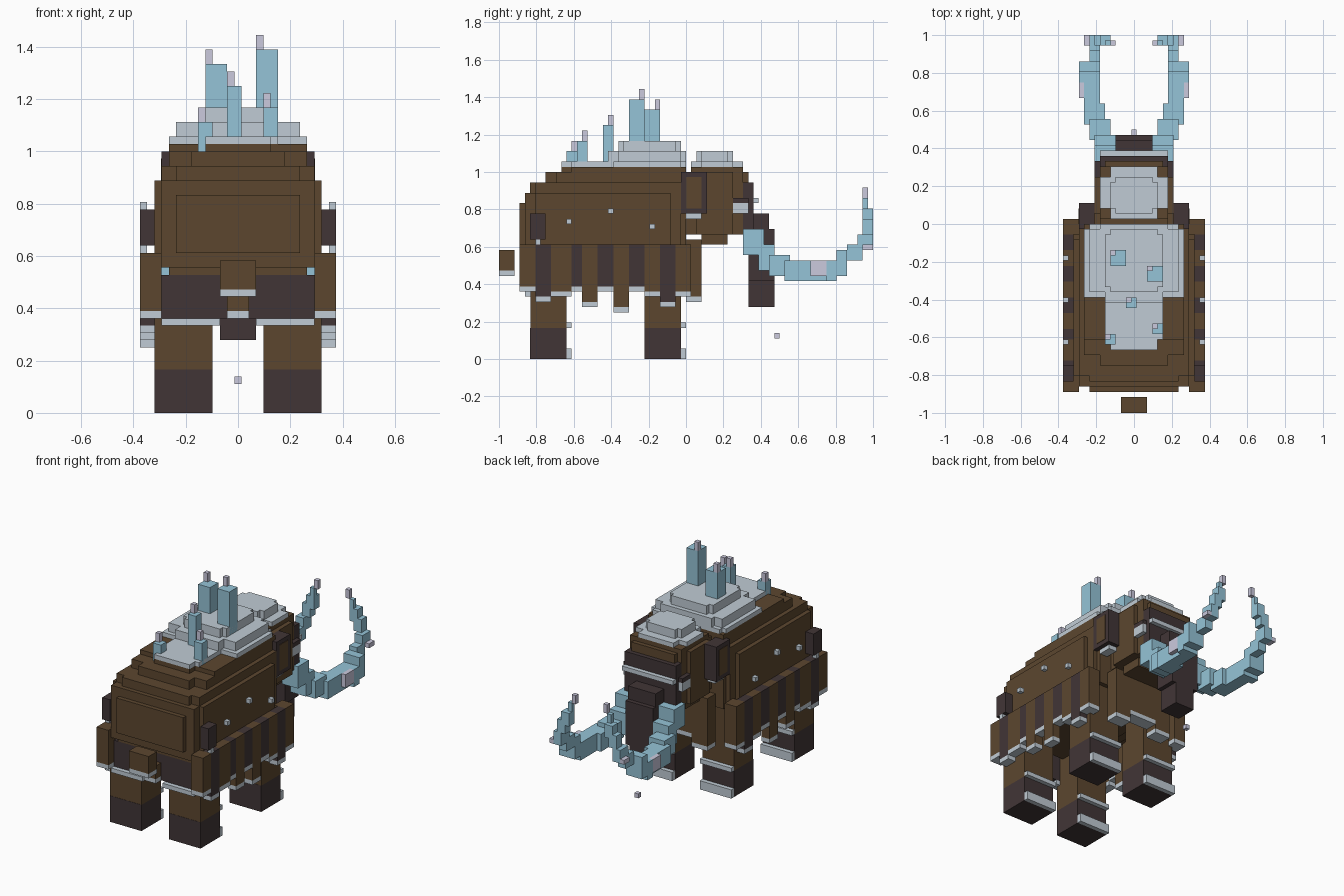
import bpy
import bmesh

cube = bpy.data.objects.get("Cube")
if cube:
    bpy.data.objects.remove(cube, do_unlink=True)

UNIT = 1 / 36  # size of one building block


def material(name, *rgb):
    mat = bpy.data.materials.new(name)
    mat.use_nodes = True
    colour = (*rgb, 1)
    mat.diffuse_color = colour
    mat.node_tree.nodes["Principled BSDF"].inputs["Base Color"].default_value = colour
    return mat


brown = material("brown_fur", .107, .062, .028)
dark = material("dark_hide", .053, .036, .037)
snow = material("pale_snow", .53, .6, .66)
ice = material("blue_ice", .3, .55, .68)
frost = material("lilac_frost", .6, .59, .73)


def block(name, mat, xs, ys, zs):
    """Box on the block grid; column zero is centred on the middle plane."""
    bm = bmesh.new()
    bmesh.ops.create_cube(bm, size=1)
    spans = ((xs[0] - .5, xs[1] - .5), ys, zs)
    for v in bm.verts:
        for axis, (low, high) in enumerate(spans):
            v.co[axis] = UNIT * (high if v.co[axis] > 0 else low)
    mesh = bpy.data.meshes.new(name)
    bm.to_mesh(mesh)
    bm.free()
    mesh.materials.append(mat)
    obj = bpy.data.objects.new(name, mesh)
    bpy.context.collection.objects.link(obj)
    return obj


def centre(name, mat, width, ys, zs):
    block(name, mat, (-width, width + 1), ys, zs)


def pair(name, mat, xs, ys, zs):
    block("left_" + name, mat, xs, ys, zs)
    block("right_" + name, mat, (1 - xs[1], 1 - xs[0]), ys, zs)


# Stepped body with rounded corners
centre("body_core", brown, 11, (-29, -3), (20, 32))
centre("body_front", brown, 10, (-3, -1), (20, 34))
centre("shoulders", brown, 9, (-1, 0), (20, 36))
centre("belly", brown, 9, (-30, -1), (19, 20))
centre("belly_lower", brown, 6, (-28, -1), (18, 19))
centre("rump", brown, 10, (-31, -29), (20, 32))
centre("rump_panel", brown, 8, (-32, -31), (22, 30))
centre("back_lower", brown, 10, (-29, -3), (32, 34))
centre("back_lower_end", brown, 8, (-30, -29), (32, 34))
centre("back_middle", brown, 9, (-25, -1), (34, 36))
centre("back_middle_end", brown, 6, (-27, -25), (34, 36))
centre("back_upper", brown, 9, (-22, 0), (36, 37))
centre("back_upper_end", brown, 4, (-24, -22), (36, 37))
centre("rear_panel", dark, 10, (-30, -29), (13, 19))
pair("rear_hem", snow, (3, 11), (-31, -29), (12, 13))
pair("chest_fur", brown, (4, 8), (0, 3), (12, 23))
pair("chest_hem", snow, (4, 8), (0, 3), (11, 12))
centre("chest_middle", brown, 3, (0, 3), (14, 23))
centre("chest_middle_hem", snow, 3, (0, 3), (13, 14))

# Tail
centre("tail", brown, 2, (-36, -33), (17, 21))
centre("tail_tip", snow, 2, (-36, -33), (16, 17))
centre("rear_tuft", brown, 1, (-32, -30), (14, 17))
centre("rear_tuft_tip", snow, 1, (-32, -30), (13, 14))

# Hanging side fur: start, end, bottom, colour
strips = [(-32, -29, 13, brown), (-29, -26, 11, dark), (-26, -22, 12, brown),
          (-22, -20, 13, dark), (-20, -17, 10, brown), (-17, -14, 13, dark),
          (-14, -11, 9, brown), (-11, -8, 13, dark), (-8, -5, 12, brown),
          (-5, -2, 10, dark), (-2, 1, 12, brown)]
for start, end, low, mat in strips:
    inner = 11 if start in (strips[0][0], strips[-1][0]) else 12
    pair("side_fur", mat, (inner, 14), (start, end), (low + 1, 22))
    pair("side_fur_hem", snow, (inner, 14), (start, end), (low, low + 1))
pair("hip_tassel", dark, (12, 14), (-30, -27), (23, 28))
pair("hip_stud", snow, (13, 14), (-29, -28), (22, 23))
for y, z in ((-23, 26), (-15, 28), (-7, 25)):
    pair("side_stud", snow, (13, 14), (y, y + 1), (z, z + 1))

# Legs
for part, y in (("hind", -30), ("fore", -8)):
    pair(part + "_foot", dark, (4, 12), (y, y + 7), (0, 6))
    pair(part + "_leg", brown, (4, 12), (y + .05, y + 7), (6, 13))
    pair(part + "_thigh", brown, (4, 12), (y + 1, y + 7), (13, 19))
    pair(part + "_toe", snow, (4, 12), (y + 7, y + 8), (0, 2))
    pair(part + "_cuff", snow, (4, 12), (y + 7, y + 8), (6, 7))

# Head
centre("neck", brown, 6, (0, 2), (24, 36))
centre("head", brown, 7, (2, 9), (24, 36))
centre("head_front", brown, 6, (9, 11), (24, 36))
centre("head_cap", brown, 6, (1, 11), (36, 37))
centre("forehead", brown, 5, (11, 12), (34, 36))
centre("jaw", brown, 5, (3, 8), (22, 24))
centre("face", dark, 6, (11, 13), (24, 34))
centre("brow", snow, 6, (13, 14), (30, 31))
pair("cheek", snow, (7, 8), (9, 12), (28, 30))
pair("eye", dark, (7, 8), (9, 12), (30, 31))
pair("ear", dark, (8, 11), (-1, 4), (28, 36))
pair("ear_inner", brown, (11, 11.1), (0, 3), (29, 35))
pair("ear_hem", snow, (8, 10), (0, 3), (27, 28))

# Trunk
centre("trunk_top", dark, 3, (13, 16), (18, 28))
centre("trunk_middle", dark, 3, (12, 17), (15, 25))
centre("trunk_end", dark, 2, (12, 17), (10, 15))
centre("snowflake", frost, 0, (17, 18), (4, 5))

# Tusks curving out, forward and up
tusk = [((4, 8), (11, 15), (20, 25)), ((4, 8), (14, 17), (17, 22)),
        ((5, 9), (16, 20), (16, 20)), ((6, 10), (19, 23), (15, 19)),
        ((7, 10), (22, 28), (15, 19)), ((7, 11), (27, 29), (15, 19)),
        ((7, 11), (29, 31), (16, 21)), ((7, 9), (31, 34), (19, 22)),
        ((7, 9), (33, 36), (21, 24)), ((6, 8), (34, 36), (24, 27)),
        ((5, 7), (34, 36), (26, 29)), ((5, 6), (34, 35), (29, 31))]
for span in tusk:
    pair("tusk", ice, *span)
pair("tusk_tip", frost, (4, 5), (34, 35), (31, 33))
pair("tusk_stud", frost, (9, 10), (34, 36), (21, 22))
pair("tusk_patch", frost, (10, 11), (24, 27), (16, 19))

# Snow on the back and head
centre("snow_wide", snow, 9, (-14, -1), (37, 38))
centre("snow_front", snow, 8, (-1, 0), (37, 38))
centre("snow_rear", snow, 5, (-22, -14), (37, 38))
centre("snow_rear_end", snow, 4, (-24, -22), (37, 38))
centre("snow_step", snow, 8, (-13, -1), (38, 40))
centre("snow_step_rear", snow, 5, (-15, -13), (38, 40))
centre("snow_step_front", snow, 6, (-1, 0), (38, 40))
centre("snow_peak", snow, 5, (-12, -2), (40, 42))
centre("snow_peak_middle", snow, 4, (-13, -1), (40, 42))
centre("head_snow", snow, 6, (3, 9), (37, 38))
centre("head_snow_middle", snow, 4, (1, 11), (37, 38))
centre("head_snow_top", snow, 4, (3, 8), (38, 40))
centre("head_snow_top_middle", snow, 3, (2, 9), (38, 40))

# Ice crystals: corner, width, top, tip depth
for x, y, size, top, back in ((-4, -8, 3, 48, 2), (3, -11, 3, 50, 2),
                              (-1, -16, 2, 45, 1), (4, -21, 2, 42, 1),
                              (-5, -23, 2, 40, 1)):
    block("crystal", ice, (x, x + size), (y, y + size), (36, top))
    block("crystal_tip", frost, (x, x + 1), (y + back, y + back + 1), (top, top + 2))
